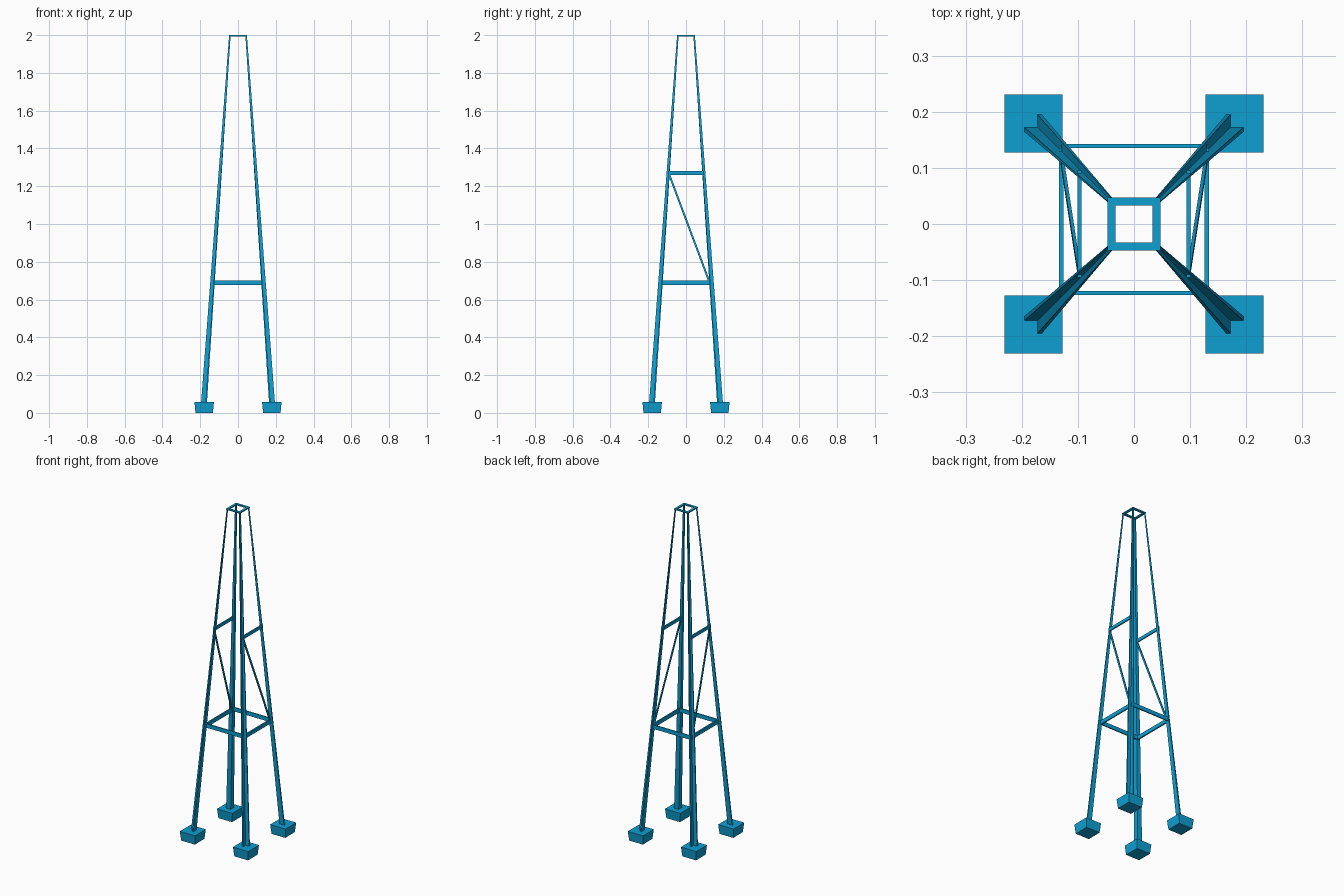
import bpy, bmesh
from mathutils import Vector

cube = bpy.data.objects.get("Cube")
if cube:
    bpy.data.objects.remove(cube, do_unlink=True)

blue = bpy.data.materials.new("sky_blue_paint")
blue.use_nodes = True
colour = (0.0045, 0.35, 0.65, 1)
blue.diffuse_color = colour
blue.node_tree.nodes["Principled BSDF"].inputs["Base Color"].default_value = colour


def loft(name, lower, upper):
    """Solid between two matching outlines."""
    bm = bmesh.new()
    low = [bm.verts.new(p) for p in lower]
    top = [bm.verts.new(p) for p in upper]
    n = len(low)
    bm.faces.new(low)
    bm.faces.new(top)
    for i in range(n):
        j = (i + 1) % n
        bm.faces.new((low[i], low[j], top[j], top[i]))
    bmesh.ops.recalc_face_normals(bm, faces=bm.faces)
    mesh = bpy.data.meshes.new(name)
    bm.to_mesh(mesh)
    bm.free()
    mesh.materials.append(blue)
    obj = bpy.data.objects.new(name, mesh)
    bpy.context.collection.objects.link(obj)
    return obj


def square(cx, cy, z, half):
    return [(cx + a * half, cy + b * half, z)
            for a, b in ((-1, -1), (1, -1), (1, 1), (-1, 1))]


def bar(name, start, end, thick, depth, normal):
    """Flat bar from start to end, thin along the given normal."""
    start, end, normal = Vector(start), Vector(end), Vector(normal)
    along = (end - start).normalized()
    side = along.cross(normal).normalized()
    face = side.cross(along)
    ring = [side * a * depth / 2 + face * b * thick / 2
            for a, b in ((-1, -1), (1, -1), (1, 1), (-1, 1))]
    return loft(name, [start + r for r in ring], [end + r for r in ring])


def angle_section(sx, sy, z):
    """L-shaped section with its corner towards the tower axis."""
    t = (z - 0.06) / 1.94
    tip = 0.195 + t * (0.047 - 0.195)
    corner = 0.164 + t * (0.039 - 0.164)
    notch = corner + 0.008 - 0.006 * t
    outline = ((corner, corner), (tip, corner), (tip, notch),
               (notch, notch), (notch, tip), (corner, tip))
    return [(sx * x, sy * y, z) for x, y in outline]


# Footings and tapering angle-iron legs
for sy, depth_name in ((-1, "front"), (1, "back")):
    for sx, side_name in ((1, "left"), (-1, "right")):
        place = f"{depth_name}_{side_name}"
        loft(f"{place}_footing", square(sx * 0.179, sy * 0.179, 0, 0.046),
             square(sx * 0.179, sy * 0.179, 0.057, 0.0515))
        loft(f"{place}_leg", angle_section(sx, sy, 0.03),
             angle_section(sx, sy, 1.998))

# Lower cross bars on the front and back
bar("front_lower_bar", (-0.13, -0.123, 0.688), (0.13, -0.123, 0.688), 0.007, 0.024, (0, 1, 0))
bar("back_lower_bar", (-0.13, 0.139, 0.688), (0.13, 0.139, 0.688), 0.007, 0.024, (0, 1, 0))

# Side bars and diagonal braces
for sx, side_name in ((1, "left"), (-1, "right")):
    x_low, x_high = sx * 0.13, sx * 0.097
    bar(f"{side_name}_lower_bar", (x_low, -0.13, 0.688), (x_low, 0.135, 0.688),
        0.008, 0.024, (1, 0, 0))
    bar(f"{side_name}_upper_bar", (x_high, -0.095, 1.27), (x_high, 0.095, 1.27),
        0.007, 0.02, (1, 0, 0))
    bar(f"{side_name}_diagonal_brace", (x_high, -0.09, 1.265), (x_low, 0.125, 0.69),
        0.006, 0.01, (1, 0, 0))

# Flat square ring at the top
for s, end_name in ((-1, "front"), (1, "back")):
    bar(f"{end_name}_top_rail", (-0.047, s * 0.04, 1.9965), (0.047, s * 0.04, 1.9965),
        0.007, 0.014, (0, 0, 1))
for s, side_name in ((1, "left"), (-1, "right")):
    bar(f"{side_name}_top_rail", (s * 0.04, -0.033, 1.9965), (s * 0.04, 0.033, 1.9965),
        0.007, 0.014, (0, 0, 1))
